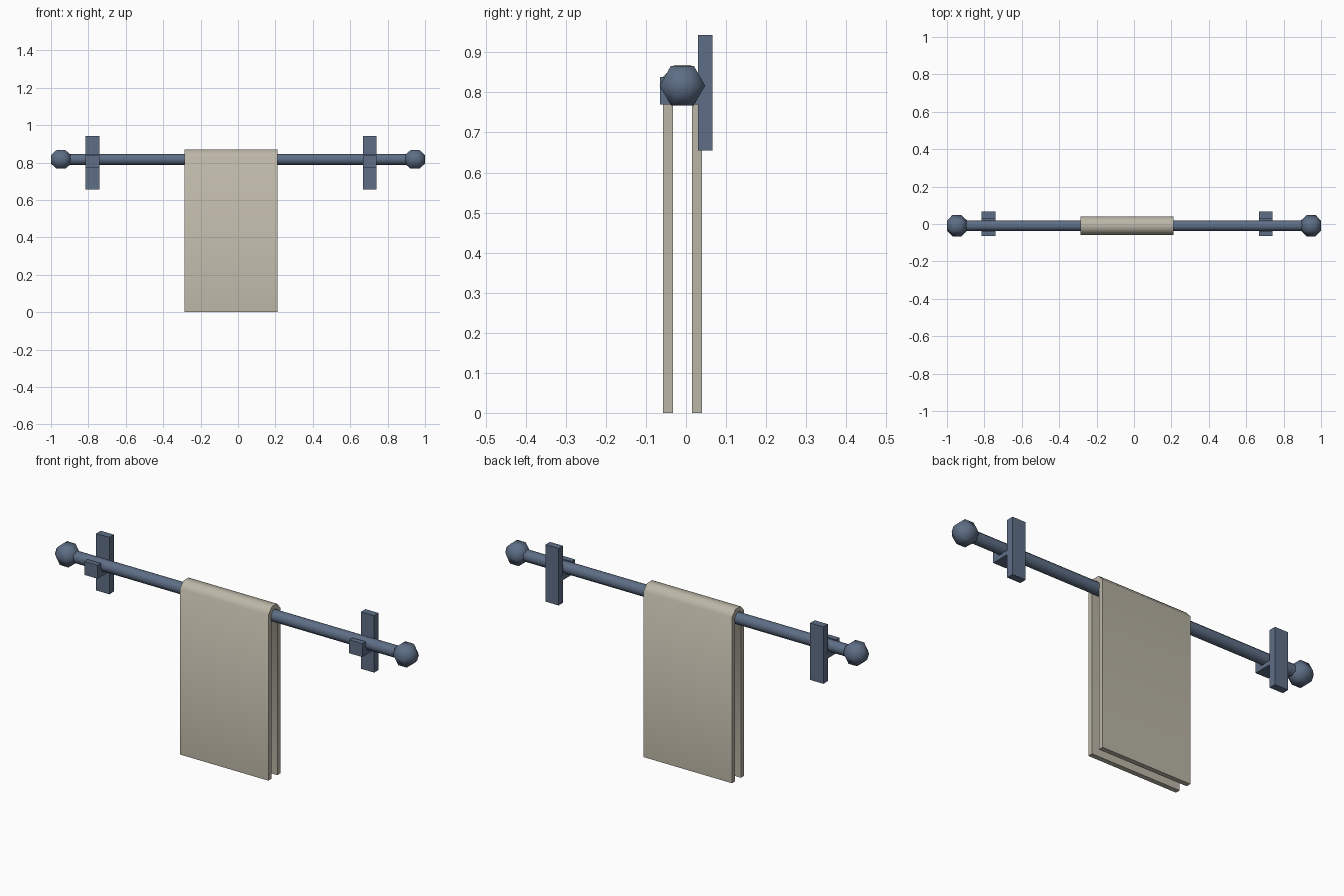
import bpy, bmesh, math

if "Cube" in bpy.data.objects:
    bpy.data.objects.remove(bpy.data.objects["Cube"])

CY, CZ = -0.009, 0.817   # rod axis


def mat(name, rgb):
    m = bpy.data.materials.new(name)
    m.diffuse_color = (*rgb, 1)
    m.use_nodes = True
    m.node_tree.nodes["Principled BSDF"].inputs["Base Color"].default_value = m.diffuse_color
    return m


slate = mat("slate blue metal", (0.112, 0.156, 0.238))
linen = mat("beige linen", (0.50, 0.47, 0.385))


def finish(name, bm, material, smooth=None):
    bmesh.ops.recalc_face_normals(bm, faces=bm.faces)
    me = bpy.data.meshes.new(name)
    bm.to_mesh(me)
    bm.free()
    me.materials.append(material)
    ob = bpy.data.objects.new(name, me)
    bpy.context.collection.objects.link(ob)
    if smooth:
        bpy.ops.object.select_all(action='DESELECT')
        ob.select_set(True)
        bpy.context.view_layer.objects.active = ob
        bpy.ops.object.shade_smooth_by_angle(angle=math.radians(smooth))
    return ob


def lathe_x(name, profile, sides, smooth):
    """Turn (x, radius) points around the rod axis."""
    bm = bmesh.new()
    rings = []
    for x, r in profile:
        rings.append([bm.verts.new((x, CY + r * math.cos(2 * math.pi * i / sides),
                                    CZ + r * math.sin(2 * math.pi * i / sides)))
                      for i in range(sides)])
    for a, b in zip(rings, rings[1:]):
        for i in range(sides):
            j = (i + 1) % sides
            bm.faces.new((a[i], a[j], b[j], b[i]))
    bm.faces.new(rings[0])
    bm.faces.new(rings[-1])
    return finish(name, bm, slate, smooth)


def extrude_x(name, outline, x0, x1, material, smooth=None):
    """Extrude a (y, z) outline along x."""
    bm = bmesh.new()
    face = bm.faces.new([bm.verts.new((x0, y, z)) for y, z in outline])
    new = bmesh.ops.extrude_face_region(bm, geom=[face])["geom"]
    bmesh.ops.translate(bm, vec=(x1 - x0, 0, 0),
                        verts=[v for v in new if isinstance(v, bmesh.types.BMVert)])
    return finish(name, bm, material, smooth)


# rod
lathe_x("rod", [(-0.92, 0.029), (0.92, 0.029)], 12, 40)

# faceted ball finials
for side, s in (("left", -1), ("right", 1)):
    lathe_x("finial_" + side,
            [(s * (0.947 + d), r) for d, r in
             ((-0.053, 0.029), (-0.024, 0.057), (0.024, 0.057), (0.053, 0.026))],
            6, 62)

# wall brackets: plate, and a cradle arm with front lip
for side, x in (("left", -0.778), ("right", 0.704)):
    x0, x1 = x - 0.037, x + 0.037
    extrude_x("wall_plate_" + side,
              [(0.03, 0.655), (0.066, 0.655), (0.066, 0.943), (0.03, 0.943)], x0, x1, slate)
    extrude_x("bracket_hook_" + side,
              [(0.032, 0.77), (-0.065, 0.77), (-0.065, 0.838), (-0.038, 0.838),
               (-0.030, 0.792), (0.032, 0.792)], x0, x1, slate)


# towel draped over the rod, with an octagonal fold
def drape(half, rise):
    k = 0.414
    arch = [(-half, 0.0), (-half, CZ + rise * k), (-half * k, CZ + rise)]
    return [(CY + y, z) for y, z in arch] + [(CY - y, z) for y, z in reversed(arch)]


extrude_x("towel", drape(0.0485, 0.052) + drape(0.0238, 0.031)[::-1],
          -0.285, 0.21, linen, 50)
